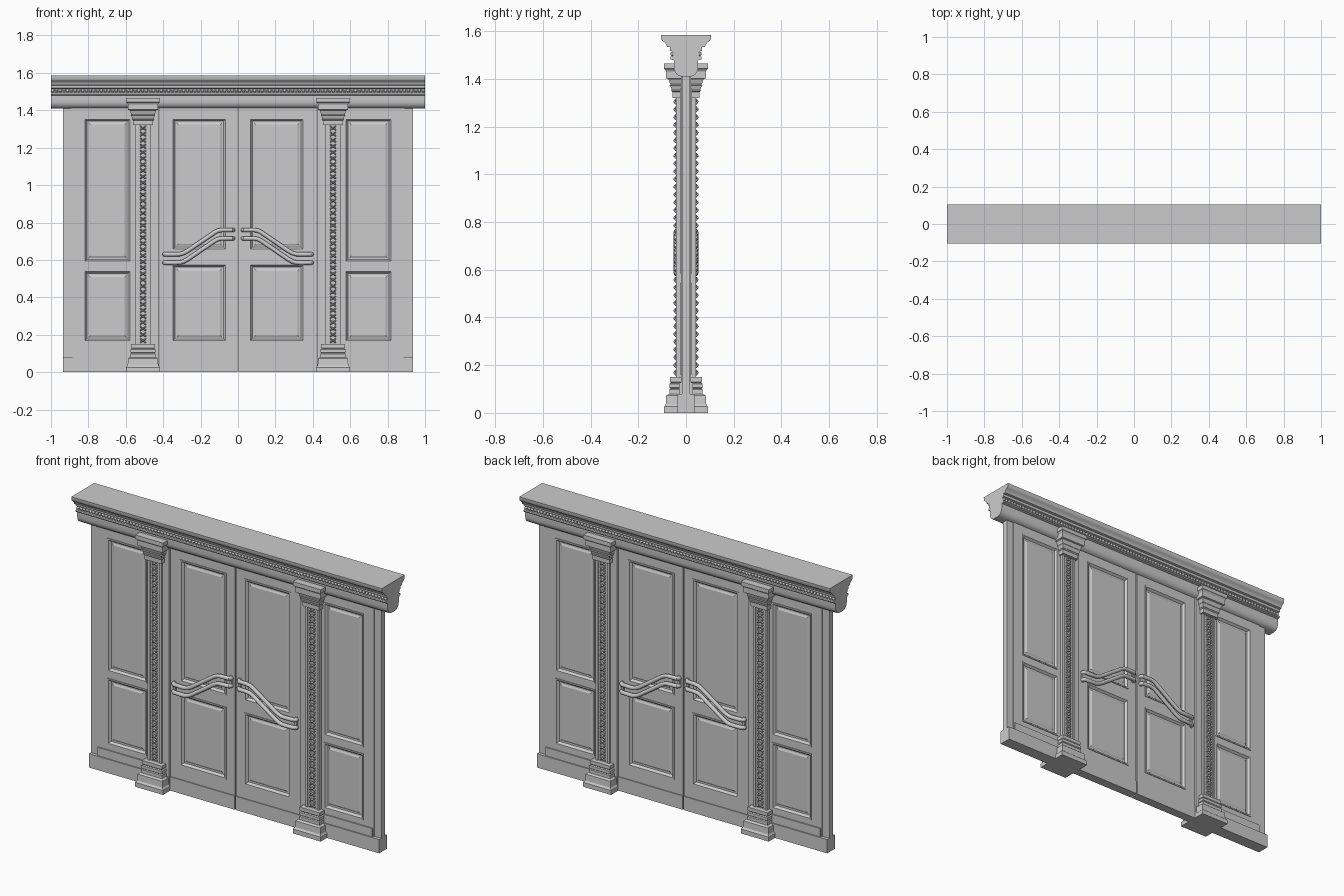
import bpy, bmesh, math
from mathutils import Matrix, Vector

if "Cube" in bpy.data.objects:
    bpy.data.objects.remove(bpy.data.objects["Cube"])


def finish(name, bm, smooth=False):
    bmesh.ops.recalc_face_normals(bm, faces=bm.faces)
    me = bpy.data.meshes.new(name)
    bm.to_mesh(me)
    bm.free()
    ob = bpy.data.objects.new(name, me)
    bpy.context.collection.objects.link(ob)
    if smooth:
        bpy.context.view_layer.objects.active = ob
        ob.select_set(True)
        bpy.ops.object.shade_smooth_by_angle(angle=math.radians(35))
        ob.select_set(False)
    return ob


def add_box(bm, x0, x1, y0, y1, z0, z1):
    m = Matrix.Translation(((x0 + x1) / 2, (y0 + y1) / 2, (z0 + z1) / 2)) @ \
        Matrix.Diagonal((abs(x1 - x0), abs(y1 - y0), z1 - z0, 1))
    bmesh.ops.create_cube(bm, size=1, matrix=m)


def add_blob(bm, loc, scale, rot=0, u=8, v=6):
    m = Matrix.Translation(loc) @ Matrix.Rotation(rot, 4, 'Y') @ Matrix.Diagonal((*scale, 1))
    bmesh.ops.create_uvsphere(bm, u_segments=u, v_segments=v, radius=1, matrix=m)


def add_rings(bm, rings, cap_first=True):
    """Skin a list of closed loops and cap the ends."""
    vs = [[bm.verts.new(p) for p in r] for r in rings]
    for a, b in zip(vs, vs[1:]):
        n = len(a)
        for i in range(n):
            bm.faces.new((a[i], a[(i + 1) % n], b[(i + 1) % n], b[i]))
    if cap_first:
        bm.faces.new(vs[0])
    bm.faces.new(vs[-1])


def rect(x0, x1, z0, z1, inset, y):
    return [(x0 + inset, y, z0 + inset), (x1 - inset, y, z0 + inset),
            (x1 - inset, y, z1 - inset), (x0 + inset, y, z1 - inset)]


CORE, FACE, TOP = 0.012, 0.022, 1.42


# Framed leaf: core slab, stiles and rails, moulded raised fields on both faces
def leaf(name, s, x0, x1, px0, px1, panels):
    bm = bmesh.new()
    zs = [0] + [z for p in panels for z in p] + [TOP]
    def bx(a, b, h, z0, z1):
        add_box(bm, s * a, s * b, -h, h, z0, z1)
    bx(px0 - .005, px1 + .005, CORE, 0, TOP)
    bx(x0, px0, FACE, 0, TOP)
    bx(px1, x1, FACE, 0, TOP)
    for i in range(0, len(zs), 2):
        bx(px0, px1, FACE, zs[i], zs[i + 1])
    a, b = sorted((s * px0, s * px1))
    for z0, z1 in panels:
        for f in (-1, 1):
            prof = [(0, CORE), (0, FACE + .004), (.008, FACE + .004), (.014, .018),
                    (.018, .013), (.026, .013), (.036, .018)]
            add_rings(bm, [rect(a, b, z0, z1, i, f * y) for i, y in prof], False)
    finish(name, bm)


for s, side in ((-1, "left"), (1, "right")):
    leaf(side + "_door", s, .004, .42, .06, .355, [(.16, .58), (.65, 1.36)])
    leaf(side + "_side_panel", s, .47, .89, .57, .825, [(.16, .545), (.585, 1.36)])

    # Outer edge strip, door jamb and skirting
    bm = bmesh.new()
    add_box(bm, s * .89, s * .935, -.017, .017, 0, TOP)
    add_box(bm, s * .422, s * .48, -.03, .03, 0, TOP)
    finish(side + "_frame_posts", bm)
    bm = bmesh.new()
    add_box(bm, s * .43, s * .935, -.036, .036, 0, .08)
    add_box(bm, s * .43, s * .885, -.029, .029, .08, .128)
    add_box(bm, s * .004, s * .42, -.027, .027, 0, .08)
    finish(side + "_skirting", bm)

    # Column shaft with raised edge fillets
    cx = s * .508
    bm = bmesh.new()
    add_box(bm, cx - .042, cx + .042, -.036, .036, .14, 1.33)
    for e in (-1, 1):
        for f in (-1, 1):
            add_box(bm, cx + e * .031, cx + e * .044, f * .02, f * .042, .14, 1.33)
    finish(side + "_column_shaft", bm)

    # Column base and capital as stacked square mouldings
    base = [(.090, 0), (.090, .026), (.086, .030), (.082, .036), (.080, .072), (.074, .077),
            (.067, .079), (.067, .098), (.062, .102), (.067, .106), (.067, .122),
            (.061, .126), (.064, .130), (.064, .150)]
    cap = [(.054, 1.32), (.054, 1.345), (.060, 1.350), (.057, 1.354), (.062, 1.370),
           (.066, 1.374), (.063, 1.378), (.069, 1.395), (.071, 1.40), (.080, 1.403),
           (.080, 1.432), (.085, 1.440), (.090, 1.443), (.090, 1.466)]
    for part, prof in (("base", base), ("capital", cap)):
        bm = bmesh.new()
        add_rings(bm, [[(cx + i * h, j * (h + .003), z)
                        for i, j in ((-1, -1), (1, -1), (1, 1), (-1, 1))] for h, z in prof])
        finish(side + "_column_" + part, bm)

    # Rosette strips on both faces of the column
    bm = bmesh.new()
    n = 36
    for k in range(n):
        z = .168 + k * (1.305 - .168) / (n - 1)
        for f in (-1, 1):
            y = f * .040
            add_blob(bm, (cx, f * .043, z), (.007, .010, .007))
            for q in range(4):
                t = math.pi / 4 + q * math.pi / 2
                add_blob(bm, (cx + .014 * math.cos(t), y, z + .009 * math.sin(t)),
                         (.010, .009, .0045), -t, 6, 4)
    finish(side + "_column_rosettes", bm, True)

    # Twin wave-shaped pull bars, both faces
    for f, fn in ((-1, "front"), (1, "back")):
        bm = bmesh.new()
        for zo in (0, -.045):
            xz = [(.026, .76), (.026, .76), (.03, .76), (.085, .76), (.105, .757), (.125, .747),
                  (.27, .648), (.29, .637), (.31, .631), (.335, .63), (.388, .63),
                  (.394, .63), (.394, .63)]
            ys = [.018, .030, .038] + [.040] * 7 + [.038, .030, .018]
            pts = [Vector((s * x, f * y, z + zo)) for (x, z), y in zip(xz, ys)]
            rings = []
            for i, p in enumerate(pts):
                d = (pts[min(i + 1, len(pts) - 1)] - pts[max(i - 1, 0)]).normalized()
                up = Vector((0, 0, 1))
                u = (up - d * up.dot(d)).normalized()
                w = d.cross(u)
                rings.append([p + .0115 * (u * math.cos(a) + w * math.sin(a))
                              for a in [j * math.tau / 12 for j in range(12)]])
            add_rings(bm, rings)
        finish(f"{side}_{fn}_pull_bars", bm, True)
        bm = bmesh.new()
        for x, z in ((.028, .7375), (.392, .6075)):
            add_box(bm, s * x - .010, s * x + .010, f * .015, f * .030, z - .036, z + .036)
        bmesh.ops.bevel(bm, geom=bm.edges[:], offset=.004, segments=2, affect='EDGES')
        finish(f"{side}_{fn}_pull_plates", bm, True)

# Cornice: symmetric profile extruded along x
half = [(.018, 1.41), (.030, 1.413), (.041, 1.421), (.048, 1.433), (.051, 1.447), (.051, 1.478),
        (.064, 1.482), (.066, 1.488), (.064, 1.494), (.055, 1.496), (.055, 1.514),
        (.066, 1.518), (.068, 1.526), (.066, 1.533), (.080, 1.535), (.083, 1.545),
        (.090, 1.554), (.100, 1.560), (.104, 1.566), (.105, 1.585)]
loop = [(y, z) for y, z in half] + [(-y, z) for y, z in reversed(half)]
bm = bmesh.new()
add_rings(bm, [[(x, y, z) for y, z in loop] for x in (-1, 1)])
finish("cornice", bm, True)

# Bead row along the cornice
bm = bmesh.new()
for k in range(100):
    for f in (-1, 1):
        add_blob(bm, (-.99 + k * .02, f * .057, 1.505), (.009, .009, .009))
finish("cornice_beads", bm, True)
